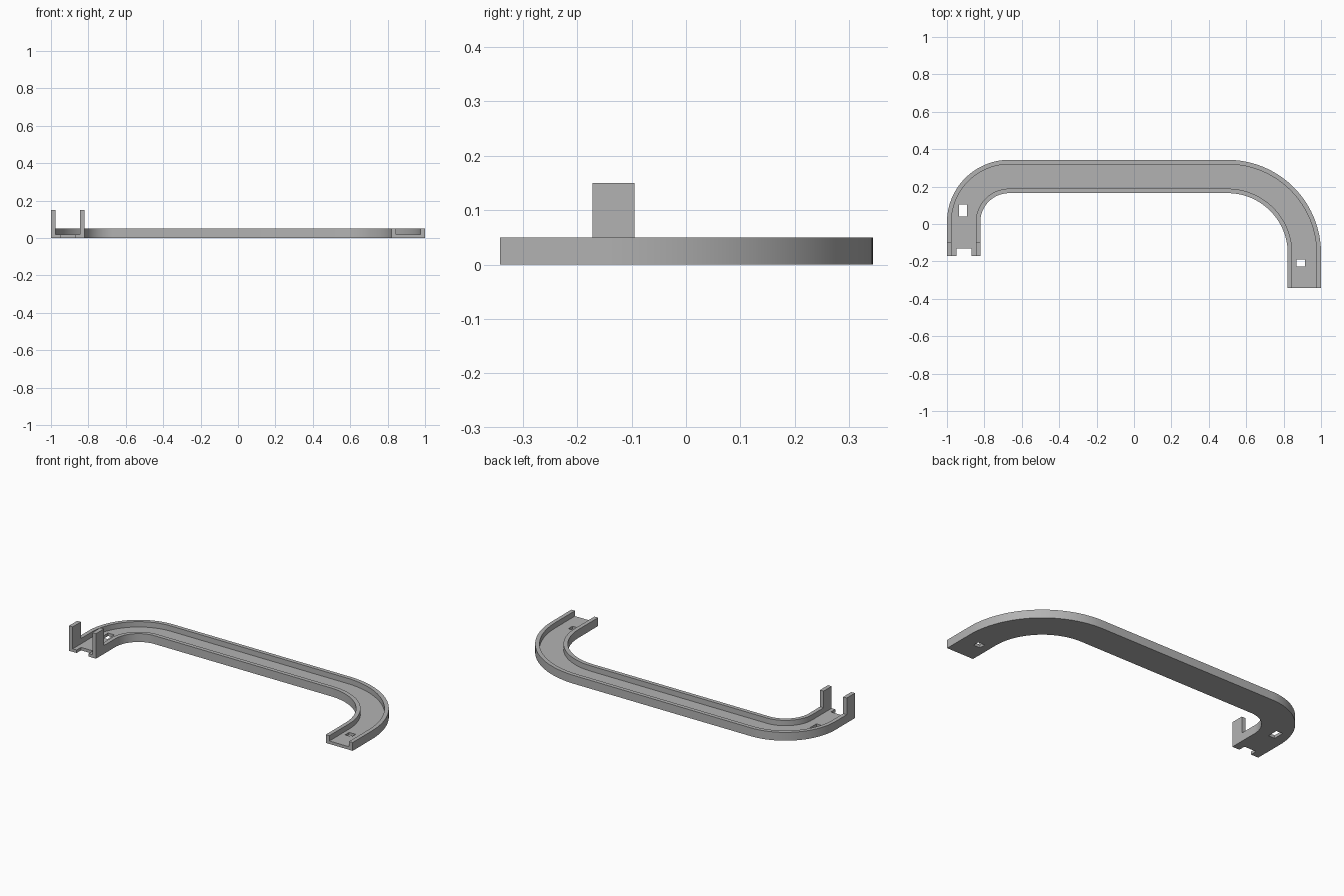
import bpy, bmesh
from math import cos, sin, pi
from mathutils import Vector

cube = bpy.data.objects.get("Cube")
if cube:
    bpy.data.objects.remove(cube, do_unlink=True)

grey = bpy.data.materials.new("plain grey")
grey.use_nodes = True
COLOUR = (0.45, 0.45, 0.45, 1)
grey.diffuse_color = COLOUR
grey.node_tree.nodes["Principled BSDF"].inputs["Base Color"].default_value = COLOUR

HALF, WALL, FLOOR, TOP = 0.089, 0.024, 0.018, 0.05
SEGMENTS = 40


def make_object(name, bm):
    bmesh.ops.recalc_face_normals(bm, faces=bm.faces)
    mesh = bpy.data.meshes.new(name)
    bm.to_mesh(mesh)
    bm.free()
    mesh.materials.append(grey)
    obj = bpy.data.objects.new(name, mesh)
    bpy.context.collection.objects.link(obj)
    return obj


def box(name, low, high):
    bm = bmesh.new()
    bmesh.ops.create_cube(bm, size=1)
    low, high = Vector(low), Vector(high)
    for v in bm.verts:
        v.co = (low + high) / 2 + v.co * (high - low)
    return make_object(name, bm)


def bend(cx, cy, radius, start, end):
    """Centre-line points of an arc, each with its outward direction."""
    steps = [start + (end - start) * i / SEGMENTS for i in range(SEGMENTS + 1)]
    return [(Vector((cx + radius * cos(a), cy + radius * sin(a), 0)),
             Vector((cos(a), sin(a), 0))) for a in steps]


# Centre line: short left leg, tight bend, long straight, wide bend, right leg
out_left, out_right = Vector((-1, 0, 0)), Vector((1, 0, 0))
path = [(Vector((HALF - 1, -0.172, 0)), out_left)]
path += bend(-0.667, 0.01, 0.333 - HALF, pi, pi / 2)
path += bend(0.5, -0.157, 0.5 - HALF, pi / 2, 0)
path += [(Vector((1 - HALF, -0.342, 0)), out_right)]

# Channel cross-section: offset outward, height
inner = HALF - WALL
profile = [(-HALF, 0), (HALF, 0), (HALF, TOP), (inner, TOP),
           (inner, FLOOR), (-inner, FLOOR), (-inner, TOP), (-HALF, TOP)]

bm = bmesh.new()
rings = [[bm.verts.new(p + n * off + Vector((0, 0, z))) for off, z in profile]
         for p, n in path]
for a, b in zip(rings, rings[1:]):
    for i in range(len(profile)):
        j = (i + 1) % len(profile)
        bm.faces.new((a[i], a[j], b[j], b[i]))
bm.faces.new(rings[0])
bm.faces.new(rings[-1])
channel = make_object("curved_channel", bm)

# Slot, square hole and end notch cut through the floor
cuts = [((-0.935, 0.04, -0.1), (-0.893, 0.105, 0.1)),
        ((0.87, -0.228, -0.1), (0.913, -0.19, 0.1)),
        ((-0.95, -0.3, -0.1), (-0.87, -0.13, 0.1))]
bpy.context.view_layer.objects.active = channel
for low, high in cuts:
    cutter = box("floor_cutter", low, high)
    cutter.hide_render = True
    mod = channel.modifiers.new("cut", "BOOLEAN")
    mod.operation, mod.solver, mod.object = "DIFFERENCE", "EXACT", cutter
    bpy.ops.object.modifier_apply(modifier=mod.name)
    bpy.data.objects.remove(cutter, do_unlink=True)

# Smooth bends with crisp channel edges
bpy.ops.object.select_all(action="DESELECT")
channel.select_set(True)
bpy.ops.object.shade_smooth_by_angle(angle=pi / 6)

# Upright posts on the walls of the left leg
for name, x in (("outer_post", -1), ("inner_post", -1 + 2 * HALF - WALL)):
    box(name, (x, -0.172, TOP), (x + WALL, -0.095, 0.15))
